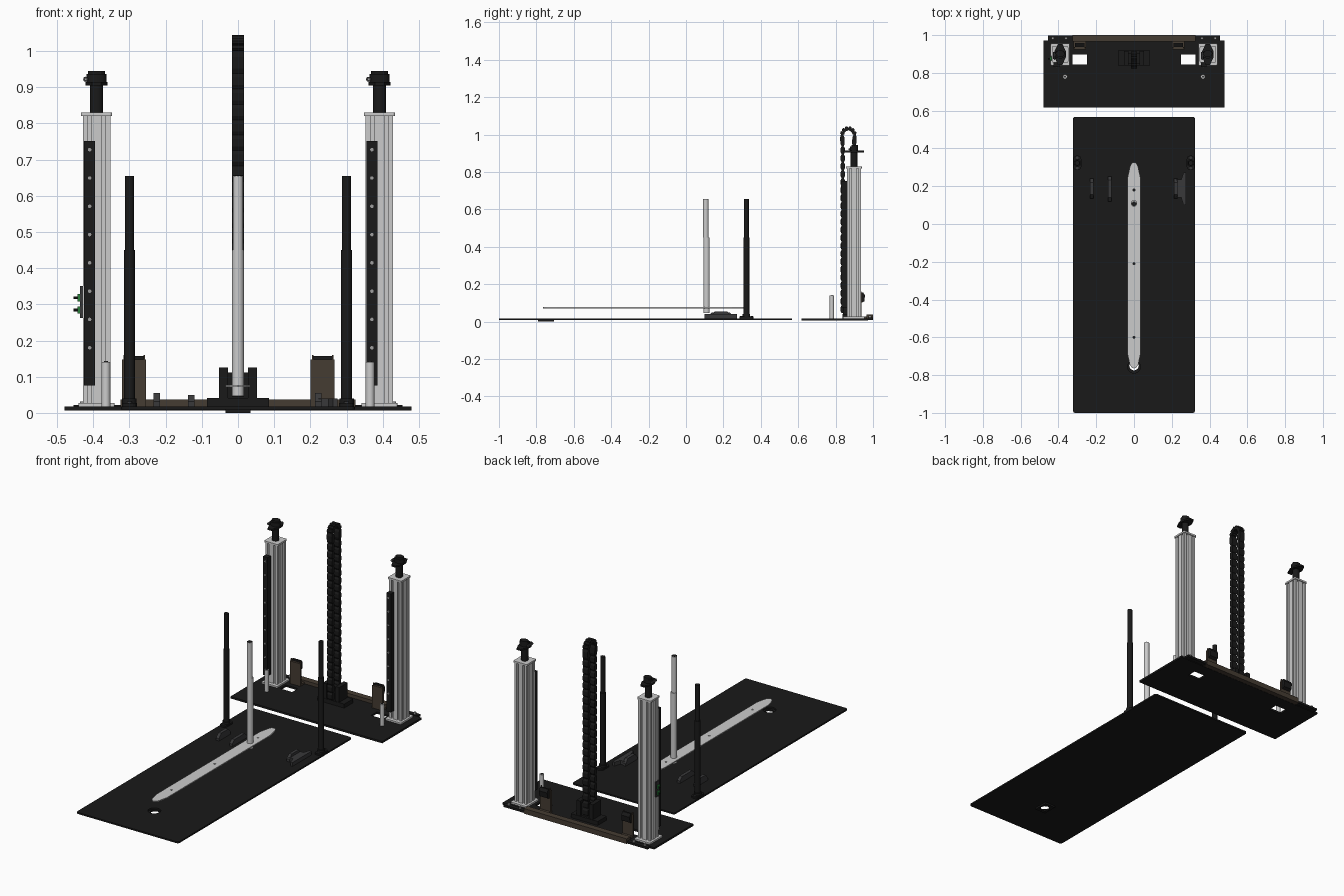
import bpy, bmesh, math
from mathutils import Vector, Matrix

if "Cube" in bpy.data.objects:
    bpy.data.objects.remove(bpy.data.objects["Cube"])


def material(name, rgb):
    m = bpy.data.materials.new(name)
    m.diffuse_color = (*rgb, 1)
    m.use_nodes = True
    m.node_tree.nodes["Principled BSDF"].inputs["Base Color"].default_value = m.diffuse_color
    return m


BLACK = material("black", (0.01, 0.01, 0.01))
DARK = material("dark_grey", (0.04, 0.04, 0.042))
BROWN = material("brown", (0.06, 0.045, 0.032))
GREEN = material("green", (0.02, 0.2, 0.04))
STEEL = material("steel", (0.35, 0.35, 0.35))


def finish(name, bm, mat=None, smooth=False):
    bmesh.ops.recalc_face_normals(bm, faces=bm.faces)
    me = bpy.data.meshes.new(name)
    bm.to_mesh(me)
    bm.free()
    ob = bpy.data.objects.new(name, me)
    bpy.context.collection.objects.link(ob)
    if mat:
        me.materials.append(mat)
    if smooth:
        bpy.ops.object.select_all(action='DESELECT')
        bpy.context.view_layer.objects.active = ob
        ob.select_set(True)
        bpy.ops.object.shade_smooth_by_angle()
    return ob


def prism(name, pts, axis, a, b, mat=None, smooth=False):
    """Extrude a 2D outline along an axis: X uses (y,z), Y uses (x,z), Z uses (x,y)."""
    place = {'X': lambda p: (a, p[0], p[1]), 'Y': lambda p: (p[0], a, p[1]), 'Z': lambda p: (p[0], p[1], a)}[axis]
    d = Vector([b - a if c == axis else 0 for c in 'XYZ'])
    bm = bmesh.new()
    f = bm.faces.new([bm.verts.new(place(p)) for p in pts])
    ext = bmesh.ops.extrude_face_region(bm, geom=[f], use_keep_orig=True)
    bmesh.ops.translate(bm, vec=d, verts=[v for v in ext['geom'] if isinstance(v, bmesh.types.BMVert)])
    return finish(name, bm, mat, smooth)


def box(name, x0, x1, y0, y1, z0, z1, mat=None):
    return prism(name, [(x0, y0), (x1, y0), (x1, y1), (x0, y1)], 'Z', z0, z1, mat)


def circle(u, v, r, n=24, rv=None):
    return [(u + r * math.cos(2 * math.pi * i / n), v + (rv or r) * math.sin(2 * math.pi * i / n)) for i in range(n)]


def rounded(x0, x1, y0, y1, r):
    out = []
    for cx, cy, s in ((x1 - r, y1 - r, 0), (x0 + r, y1 - r, 90), (x0 + r, y0 + r, 180), (x1 - r, y0 + r, 270)):
        for k in range(5):
            t = math.radians(s + k * 22.5)
            out.append((cx + r * math.cos(t), cy + r * math.sin(t)))
    return out


def cut(ob, cutters):
    bpy.context.view_layer.objects.active = ob
    for c in cutters:
        m = ob.modifiers.new("hole", 'BOOLEAN')
        m.operation, m.solver, m.object = 'DIFFERENCE', 'EXACT', c
        bpy.ops.object.modifier_apply(modifier=m.name)
        bpy.data.objects.remove(c)


# Long front floor plate with its round hole and the frame below it
plate = prism("front_floor_plate", rounded(-0.323, 0.323, -1, 0.567, 0.012), 'Z', 0.009, 0.018, BLACK)
cut(plate, [prism("hole_cutter", circle(0, -0.755, 0.034), 'Z', -0.1, 0.1)])
frame = box("hole_frame", -0.034, 0.034, -0.79, -0.706, 0, 0.009, BLACK)
cut(frame, [prism("frame_cutter", circle(0, -0.75, 0.026, 8), 'Z', -0.1, 0.1)])

# Rear base plate with two rectangular openings
base = box("rear_base_plate", -0.48, 0.48, 0.617, 0.972, 0.007, 0.018, BLACK)
cut(base, [box("opening_cutter", s * 0.287 - 0.038, s * 0.287 + 0.038, 0.845, 0.898, -0.1, 0.1) for s in (-1, 1)])
box("rear_rail", -0.325, 0.325, 0.965, 1.0, 0.008, 0.037, BROWN)
for s in (-1, 1):
    box("rail_end", s * 0.39 - 0.065, s * 0.39 + 0.065, 0.972, 0.997, 0.01, 0.022, BLACK)
    for k in (0.36, 0.43):
        prism("rail_screw", circle(s * k, 0.984, 0.007, 12), 'Z', 0.022, 0.032, STEEL, True)

# Upright brown brackets near the rear rail
for x in (-0.287, 0.234):
    box("bracket_plate", x - 0.033, x + 0.033, 0.925, 0.937, 0.018, 0.147, BROWN)
    box("bracket_foot", x - 0.033, x + 0.033, 0.925, 0.97, 0.018, 0.028, BROWN)
    prism("bracket_pad", [(0.937, 0.1), (0.953, 0.108), (0.957, 0.14), (0.947, 0.157), (0.937, 0.157)],
          'X', x - 0.026, x + 0.026, BLACK)
    for k in (-0.028, 0.028):
        box("bracket_tab", x + k - 0.002, x + k + 0.002, 0.928, 0.937, 0.147, 0.16, BROWN)

# Slotted aluminium columns with caps, feet, screw rails and clamp heads
side = [(-0.038, -0.038)]
for c in (-0.019, 0.019):
    side += [(c - 0.005, -0.038), (c - 0.005, -0.034), (c - 0.01, -0.034), (c - 0.006, -0.026),
             (c + 0.006, -0.026), (c + 0.01, -0.034), (c + 0.005, -0.034), (c + 0.005, -0.038)]
profile = []
for q in range(4):
    rot = Matrix.Rotation(q * math.pi / 2, 2)
    profile += [rot @ Vector(p) for p in side]
CY = 0.898
for cx, rx in ((-0.391, -0.41), (0.391, 0.37)):
    prism("column", [(cx + p[0], CY + p[1]) for p in profile], 'Z', 0.026, 0.82)
    prism("column_cap", rounded(cx - 0.043, cx + 0.043, CY - 0.043, CY + 0.043, 0.006), 'Z', 0.82, 0.83)
    prism("column_foot", rounded(cx - 0.05, cx + 0.05, CY - 0.058, CY + 0.058, 0.006), 'Z', 0.018, 0.027)
    box("screw_rail", rx - 0.015, rx + 0.015, 0.832, 0.86, 0.075, 0.752, BLACK)
    for i in range(8):
        prism("rail_bolt", circle(rx, 0.18 + i * 0.0782, 0.005, 10), 'Y', 0.829, 0.833, STEEL)
    # clamp head
    prism("head_stem", circle(cx, CY, 0.0185), 'Z', 0.83, 0.906, BLACK, True)
    prism("head_flange", [(cx + a, CY + b) for a, b in ((0.012, -0.055), (0.03, -0.015), (0.03, 0.018), (0.012, 0.055),
          (-0.012, 0.055), (-0.03, 0.018), (-0.03, -0.015), (-0.012, -0.055))], 'Z', 0.905, 0.914, BLACK)
    prism("head_cap", circle(cx, CY, 0.028, 24, 0.022), 'Z', 0.914, 0.936, BLACK, True)
    prism("head_top", circle(cx, CY + 0.004, 0.024, 12, 0.018), 'Z', 0.936, 0.945, BLACK)
    prism("head_side_knob", circle(cx - 0.03, 0.922, 0.007, 12), 'Y', CY - 0.025, CY + 0.012, DARK, True)
    prism("head_side_pin", circle(cx - 0.03, 0.922, 0.0035, 12), 'Y', CY - 0.03, CY - 0.025, STEEL, True)

# Connector board on the left column
box("connector_board", -0.436, -0.429, 0.862, 0.892, 0.262, 0.35, DARK)
for z in (0.284, 0.318):
    box("connector_plug", -0.444, -0.436, 0.866, 0.886, z - 0.01, z + 0.01, GREEN)
    prism("connector_pin", circle(0.876, z, 0.004, 10), 'X', -0.454, -0.444, BLACK)

# Short pins on the rear base
for s in (-1, 1):
    prism("guide_pin", circle(s * 0.365, 0.78, 0.012), 'Z', 0.018, 0.14, None, True)
    prism("guide_pin_tip", circle(s * 0.365, 0.78, 0.006, 12), 'Z', 0.14, 0.143, DARK)

# Chain mount
box("chain_mount_base", -0.085, 0.085, 0.838, 0.918, 0.018, 0.041, BLACK)
for s in (-1, 1):
    box("chain_mount_cheek", s * 0.04 - 0.012, s * 0.04 + 0.012, 0.84, 0.915, 0.041, 0.126, BLACK)
box("chain_mount_block", -0.028, 0.028, 0.85, 0.905, 0.041, 0.112, BLACK)

# Looping drive chain: one rounded link at each step of an arch-shaped path
ZT, YC, R, PITCH = 1.0, 0.868, 0.034, 0.0425
path = [(YC - 0.03, 0.045 + i * PITCH) for i in range(22)]
path += [(YC - R * math.cos(t), ZT + R * math.sin(t)) for t in (math.pi * k / 6 for k in range(7))]
path += [(2 * YC - y, z) for y, z in reversed(path[:22])]
bm = bmesh.new()
for (y0, z0), (y1, z1) in zip(path, path[1:]):
    d = Vector((y1 - y0, z1 - z0))
    h, t = d.length / 2, d.normalized()
    n, mid = Vector((-t.y, t.x)), Vector(((y0 + y1) / 2, (z0 + z1) / 2))
    outline = [(-h, -0.006), (-h * 0.5, -0.0115), (h * 0.5, -0.0115), (h, -0.006),
               (h, 0.006), (h * 0.5, 0.0115), (-h * 0.5, 0.0115), (-h, 0.006)]
    pts = [mid + t * a + n * b for a, b in outline]
    rings = [[bm.verts.new((x, p.x, p.y)) for p in pts] for x in (-0.0165, 0.0165)]
    for r in rings:
        bm.faces.new(r)
    for i in range(8):
        j = (i + 1) % 8
        bm.faces.new((rings[0][i], rings[0][j], rings[1][j], rings[1][i]))
finish("drive_chain", bm, BLACK)

# Telescopic side posts on small slotted feet
for s in (-1, 1):
    x = s * 0.3
    prism("side_post_lower", circle(x, 0.323, 0.0155), 'Z', 0.03, 0.45, BLACK, True)
    prism("side_post_upper", circle(x, 0.323, 0.0128), 'Z', 0.45, 0.655, BLACK, True)
    prism("side_post_foot", rounded(x - 0.021, x + 0.021, 0.285, 0.362, 0.018), 'Z', 0.018, 0.027, BLACK)
    prism("side_post_collar", circle(x, 0.323, 0.02), 'Z', 0.027, 0.04, BLACK, True)
    for y in (0.296, 0.351):
        prism("foot_bolt", circle(x, y, 0.007, 12), 'Z', 0.027, 0.031, DARK)

# Grey centre pole with a knurled top plug
prism("centre_pole_lower", circle(0, 0.11, 0.0165), 'Z', 0.047, 0.45, None, True)
prism("centre_pole_upper", circle(0, 0.106, 0.0145), 'Z', 0.45, 0.655, None, True)
star = [((0.014 if i % 2 else 0.011) * math.cos(i * math.pi / 10),
         0.106 + (0.014 if i % 2 else 0.011) * math.sin(i * math.pi / 10)) for i in range(20)]
prism("pole_plug", star, 'Z', 0.655, 0.657, BLACK)

# Long thin centre board with tapered ends
half = [(0.012, -0.76), (0.022, -0.745), (0.034, -0.69), (0.034, 0.245), (0.021, 0.305), (0.013, 0.322)]
board = half + [(0, 0.327)] + [(-x, y) for x, y in reversed(half)] + [(0, -0.765)]
ob = prism("centre_board", board, 'Z', 0.0715, 0.0775)
cut(ob, [prism("board_cutter", circle(0, y, 0.006, 12), 'Z', 0.0, 0.2) for y in (0.18, -0.21, -0.6)])

# Low handles on the front plate
def handle(name, x, y0, y1, z1):
    prism(name, [(y0, 0.018), (y1, 0.018), (y1, 0.032), (y1 - 0.02, z1), (y0 + 0.02, z1), (y0, 0.032)],
          'X', x - 0.009, x + 0.009, DARK)


handle("left_outer_handle", -0.224, 0.135, 0.24, 0.055)
handle("left_inner_handle", -0.129, 0.12, 0.252, 0.05)
handle("right_handle", 0.222, 0.135, 0.24, 0.055)
prism("right_handle_base", [(0.222, 0.14), (0.25, 0.14), (0.262, 0.1), (0.275, 0.1), (0.275, 0.272),
      (0.262, 0.272), (0.25, 0.235), (0.222, 0.235)], 'Z', 0.018, 0.04, DARK)
